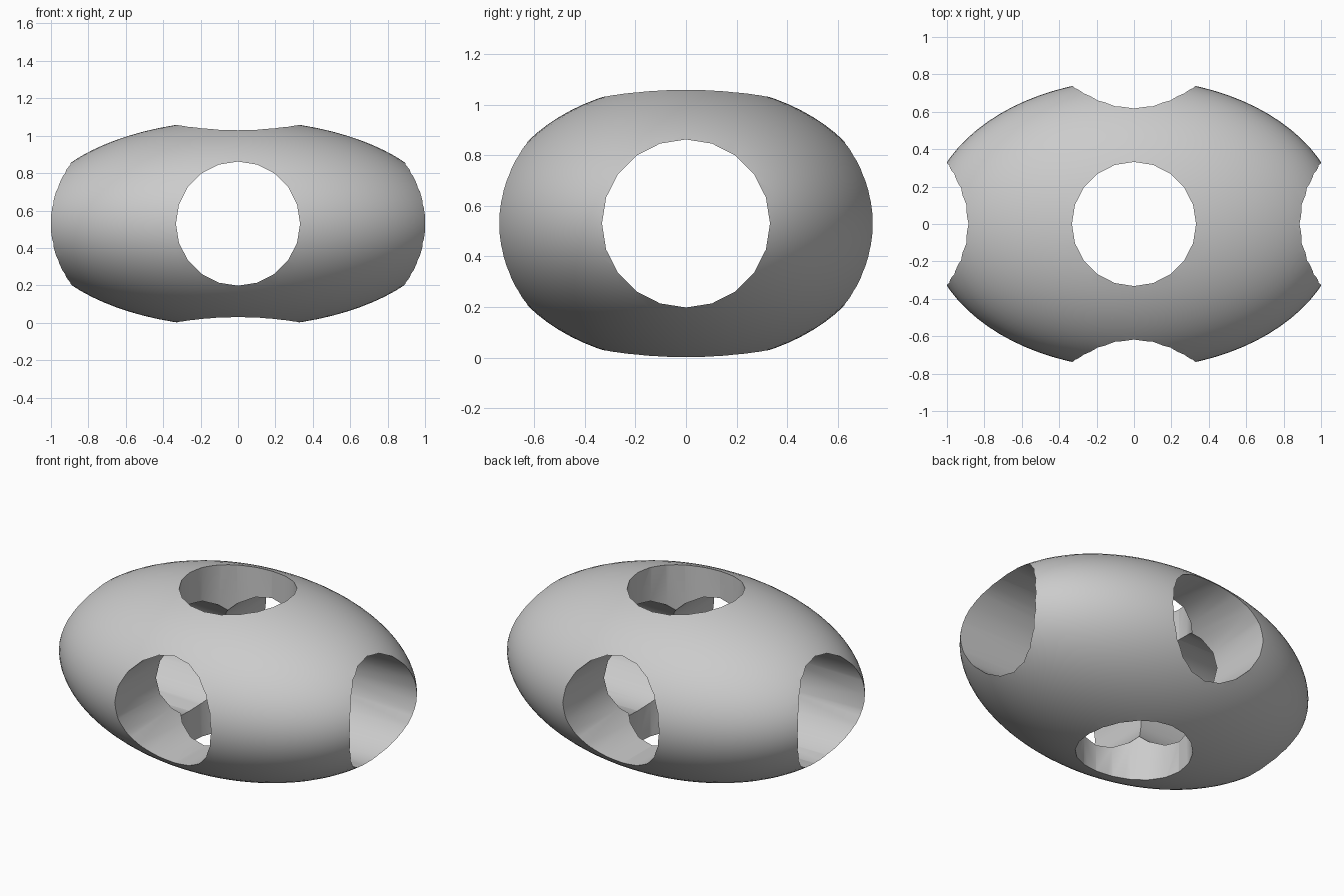
import bpy
from math import pi, radians

cube = bpy.data.objects.get("Cube")
if cube:
    bpy.data.objects.remove(cube, do_unlink=True)

SEMI_AXES = (1.107, 0.773, 0.553)
CENTRE = (0, 0, 0.53)
HOLE_RADIUS = 0.332

# Single grey material
grey = bpy.data.materials.new("plain grey")
grey.use_nodes = True
colour = (0.6, 0.6, 0.6, 1)
grey.diffuse_color = colour
grey.node_tree.nodes["Principled BSDF"].inputs["Base Color"].default_value = colour

# Solid ellipsoid body
bpy.ops.mesh.primitive_uv_sphere_add(segments=80, ring_count=40, radius=1, location=CENTRE)
body = bpy.context.object
body.name = "pierced_ellipsoid"
body.scale = SEMI_AXES
bpy.ops.object.transform_apply(location=False, rotation=False, scale=True)
body.data.materials.append(grey)

# Round through-holes along the three axes
holes = {"hole_x": (0, pi / 2, 0), "hole_y": (pi / 2, 0, 0), "hole_z": (0, 0, 0)}
cutters = []
for name, rotation in holes.items():
    bpy.ops.mesh.primitive_cylinder_add(vertices=20, radius=HOLE_RADIUS, depth=3,
                                        location=CENTRE, rotation=rotation)
    cutter = bpy.context.object
    cutter.name = name
    cutter.hide_render = True
    cutter.data.materials.append(grey)
    cutters.append(cutter)

bpy.ops.object.select_all(action="DESELECT")
body.select_set(True)
bpy.context.view_layer.objects.active = body
for cutter in cutters:
    cut = body.modifiers.new(cutter.name, "BOOLEAN")
    cut.operation = "DIFFERENCE"
    cut.solver = "EXACT"
    cut.object = cutter
    bpy.ops.object.modifier_apply(modifier=cut.name)
for cutter in cutters:
    bpy.data.objects.remove(cutter, do_unlink=True)

# Smooth surfaces with crisp hole rims
bpy.ops.object.shade_smooth_by_angle(angle=radians(30))
